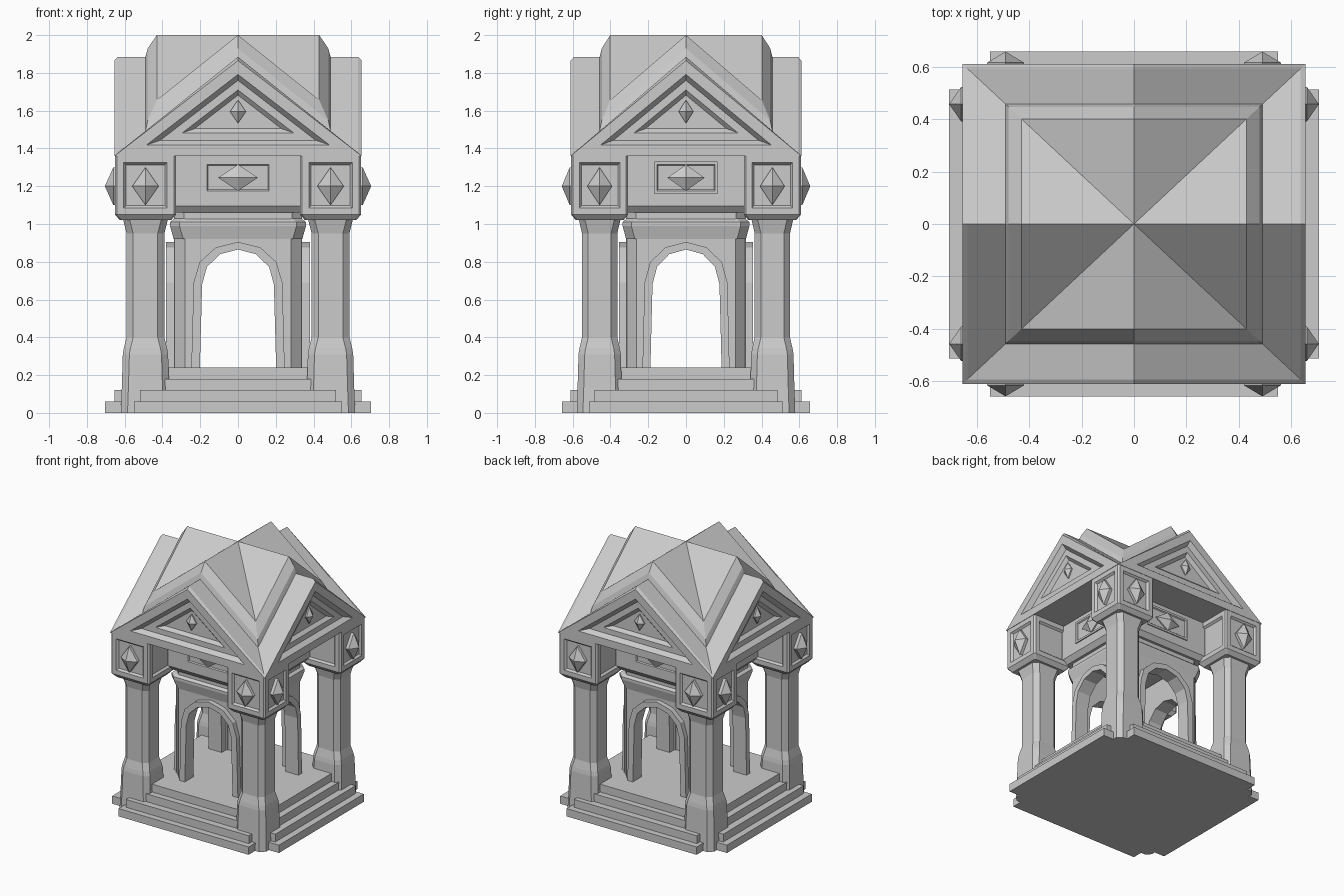
import bpy
import bmesh
import math
from mathutils import Matrix

cube = bpy.data.objects.get("Cube")
if cube:
    bpy.data.objects.remove(cube)

DEPTH_RATIO = 0.933   # plan is slightly shallower than wide
FLOOR, EAVE, COL = 0.24, 1.36, 0.49

stone = bpy.data.materials.new("grey_stone")
stone.use_nodes = True
stone.diffuse_color = (0.6, 0.6, 0.6, 1)
stone.node_tree.nodes["Principled BSDF"].inputs["Base Color"].default_value = (0.6, 0.6, 0.6, 1)


def finish(name, bm, sides=4):
    """Repeat the part around the centre, squash the plan and make an object."""
    bmesh.ops.recalc_face_normals(bm, faces=bm.faces[:])
    source = bm.faces[:] + bm.edges[:] + bm.verts[:]
    for i in range(1, sides):
        copy = bmesh.ops.duplicate(bm, geom=source)["geom"]
        verts = [g for g in copy if isinstance(g, bmesh.types.BMVert)]
        bmesh.ops.rotate(bm, verts=verts, matrix=Matrix.Rotation(i * math.pi / 2, 3, "Z"))
    bmesh.ops.scale(bm, vec=(1, DEPTH_RATIO, 1), verts=bm.verts[:])
    mesh = bpy.data.meshes.new(name)
    bm.to_mesh(mesh)
    bm.free()
    mesh.materials.append(stone)
    obj = bpy.data.objects.new(name, mesh)
    bpy.context.collection.objects.link(obj)
    return obj


def loft(bm, rings):
    """Closed solid through matching rings of points."""
    loops = [[bm.verts.new(p) for p in ring] for ring in rings]
    n = len(loops[0])
    for a, b in zip(loops, loops[1:]):
        for i in range(n):
            j = (i + 1) % n
            bm.faces.new((a[i], a[j], b[j], b[i]))
    bm.faces.new(loops[0])
    bm.faces.new(loops[-1])


def octagon(cx, cy, half, cut, z):
    """Square ring with cut corners."""
    k = half - cut
    pts = [(half, -k), (half, k), (k, half), (-k, half),
           (-half, k), (-half, -k), (-k, -half), (k, -half)]
    return [(cx + x, cy + y, z) for x, y in pts]


def front_prism(bm, outline, near, far):
    """Extrude an (x, z) outline between two distances from the centre."""
    loft(bm, [[(x, -r, z) for x, z in outline] for r in (near, far)])


def box(bm, x, z0, z1, near, far):
    front_prism(bm, [(-x, z0), (x, z0), (x, z1), (-x, z1)], near, far)


def panel(bm, test, steps):
    """Inset the faces that pass the test, step by step."""
    bmesh.ops.recalc_face_normals(bm, faces=bm.faces[:])
    bm.normal_update()
    faces = [f for f in bm.faces if test(f)]
    for thickness, depth in steps:
        bmesh.ops.inset_individual(bm, faces=faces, thickness=thickness,
                                   depth=depth, use_even_offset=True)


def stud(bm, x, z, w, h, base, rim, tip):
    """Diamond stud facing the front."""
    outline = [(x - w, z), (x, z - h), (x + w, z), (x, z + h)]
    back = [bm.verts.new((u, -base, v)) for u, v in outline]
    front = [bm.verts.new((u, -rim, v)) for u, v in outline]
    apex = bm.verts.new((x, -tip, z))
    for i in range(4):
        j = (i + 1) % 4
        bm.faces.new((back[i], back[j], front[j], front[i]))
        bm.faces.new((front[i], front[j], apex))
    bm.faces.new(back)


def arch(half, spring, top, flare, steps=6):
    """Open arch line from left foot to right foot."""
    pts = [(-half - flare, FLOOR)]
    for i in range(steps + 1):
        a = math.pi * (1 - i / steps)
        pts.append((half * math.cos(a), spring + (top - spring) * math.sin(a)))
    return pts + [(half + flare, FLOOR)]


# Steps on all four sides, tucked between the column bases
bm = bmesh.new()
for i, (reach, half) in enumerate([(0.705, 0.55), (0.655, 0.52), (0.6, 0.46), (0.55, 0.44)]):
    box(bm, half, 0.0, 0.06 * (i + 1), 0, reach)
finish("steps", bm)

# Floor slab
bm = bmesh.new()
loft(bm, [octagon(0, 0, 0.55, 0.06, z) for z in (0, FLOOR)])
finish("floor", bm, 1)

# Columns: plinth, flared foot, shaft and flared neck
bm = bmesh.new()
profile = [(0.13, 0.035, 0), (0.125, 0.035, 0.14), (0.12, 0.035, 0.31), (0.115, 0.035, 0.34),
           (0.1, 0.035, 0.4), (0.1, 0.035, 0.95), (0.12, 0.035, 1.03)]
loft(bm, [octagon(COL, -COL, h, c, z) for h, c, z in profile])
finish("columns", bm)

# Capital blocks with recessed panels
bm = bmesh.new()
loft(bm, [octagon(COL, -COL, h, 0.012, z)
          for h, z in [(0.135, 1.02), (0.162, 1.05), (0.162, EAVE)]])
panel(bm, lambda f: abs(f.normal.z) < 0.1 and f.calc_area() > 0.05,
      [(0.035, 0), (0.012, -0.015)])
finish("capital_blocks", bm)

# Diamond studs on the outward capital faces
bm = bmesh.new()
for side in (-1, 1):
    stud(bm, side * COL, 1.2, 0.07, 0.1, 0.63, 0.66, 0.705)
finish("capital_studs", bm)

# Inner chamber: arched walls
bm = bmesh.new()
opening = arch(0.19, 0.68, 0.865, 0.012)
front_prism(bm, [(-0.28, FLOOR)] + opening + [(0.28, FLOOR), (0.28, 1.05), (-0.28, 1.05)],
            0.27, 0.34)
finish("chamber_walls", bm)

# Chamber corner posts with a cut outer face
bm = bmesh.new()
post = [(0.26, -0.26), (0.34, -0.26), (0.34, -0.275), (0.275, -0.34), (0.26, -0.34)]
loft(bm, [[(x, y, z) for x, y in post] for z in (FLOOR, 1.05)])
finish("chamber_posts", bm)

# Raised trim around each arch
bm = bmesh.new()
outer = arch(0.235, 0.69, 0.905, 0.012)
front_prism(bm, opening + outer[::-1], 0.33, 0.38)
finish("arch_trim", bm)

# Moulding that steps out from the chamber to the lintel
bm = bmesh.new()
inner = 0.27
rings = [(0.34, 0.92), (0.36, 0.99), (0.36, 1.01), (0.335, 1.03), (0.335, 1.07)]
loops = [octagon(0, 0, h, 0.05, z) for h, z in rings]
loft(bm, [octagon(0, 0, inner, 0.02, 0.92)] + loops + [octagon(0, 0, inner, 0.02, 1.07)])
bmesh.ops.delete(bm, geom=[f for f in bm.faces if len(f.verts) == 8], context="FACES_ONLY")
finish("chamber_moulding", bm, 1)

# Lintel block carrying the roof
bm = bmesh.new()
loft(bm, [octagon(0, 0, h, 0.02, z) for h, z in [(0.355, 1.06), (0.385, 1.095), (0.385, EAVE)]])
finish("lintel", bm, 1)

# Lintel panels and studs
bm = bmesh.new()
box(bm, 0.18, 1.16, 1.33, 0.37, 0.393)
panel(bm, lambda f: f.normal.y < -0.9, [(0.015, 0), (0.008, -0.01)])
stud(bm, 0, 1.245, 0.105, 0.07, 0.375, 0.395, 0.43)
finish("lintel_panels", bm)

# Crossed gable roof: raised middle tier, lower tier and gable ends
bm = bmesh.new()
slope = 0.8
tiers = [(0.43, 2.0), (0.478, 1.93), (0.49, 1.885), (0.635, 1.885)]
levels = [(r, top, top - slope * r) for r, top in tiers] + [(0.655, 1.865, EAVE)]
loops = []
for r, middle, corner in levels:
    ring = [(r, 0, middle), (r, r, corner), (0, r, middle), (-r, r, corner),
            (-r, 0, middle), (-r, -r, corner), (0, -r, middle), (r, -r, corner)]
    loops.append([bm.verts.new(p) for p in ring])
peak = bm.verts.new((0, 0, 2.0))
for i in range(8):
    j = (i + 1) % 8
    bm.faces.new((peak, loops[0][i], loops[0][j]))
    for a, b in zip(loops, loops[1:]):
        bm.faces.new((a[i], b[i], b[j], a[j]))
eave = loops[-1]
for i in (0, 2, 4, 6):
    bm.faces.new((eave[i - 1], eave[i], eave[i + 1]))
bm.faces.new([eave[i] for i in (1, 3, 5, 7)])
panel(bm, lambda f: abs(f.normal.z) < 0.01 and f.calc_area() > 0.2,
      [(0.058, 0), (0.025, -0.035), (0.04, 0), (0.022, -0.025)])
finish("roof", bm, 1)

# Small studs in the gables
bm = bmesh.new()
stud(bm, 0, 1.595, 0.042, 0.062, 0.585, 0.605, 0.635)
finish("gable_studs", bm)
